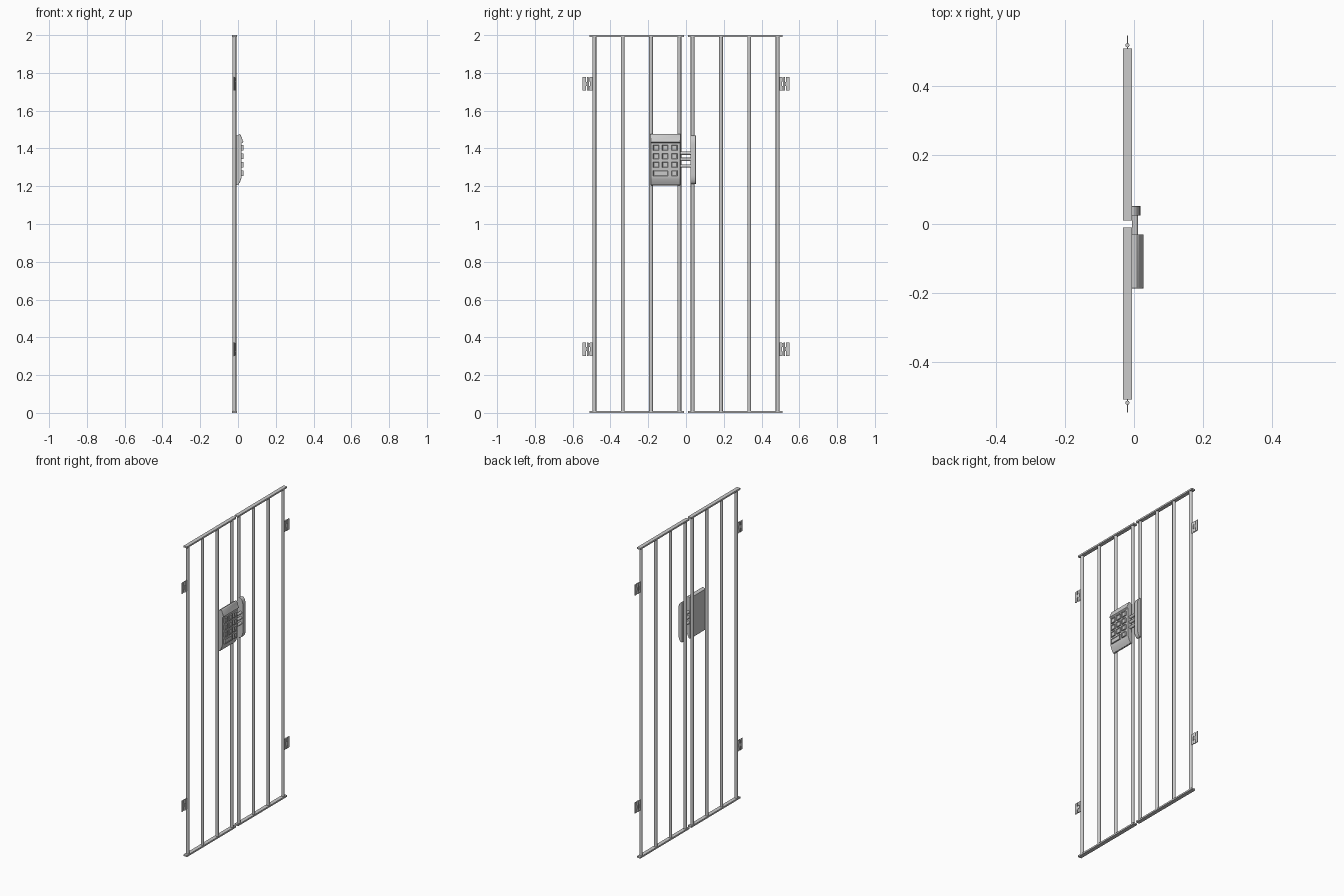
import bpy, bmesh, math
from mathutils import Matrix, Vector

if "Cube" in bpy.data.objects:
    bpy.data.objects.remove(bpy.data.objects["Cube"])

RX = -0.019  # depth centre of the gate leaves


def finish(name, bm, bevel=0, smooth=False):
    bmesh.ops.recalc_face_normals(bm, faces=bm.faces)
    me = bpy.data.meshes.new(name)
    bm.to_mesh(me)
    bm.free()
    ob = bpy.data.objects.new(name, me)
    bpy.context.collection.objects.link(ob)
    if bevel:
        m = ob.modifiers.new("bevel", 'BEVEL')
        m.width, m.segments, m.limit_method = bevel, 2, 'ANGLE'
    if smooth:
        bpy.ops.object.select_all(action='DESELECT')
        ob.select_set(True)
        bpy.context.view_layer.objects.active = ob
        bpy.ops.object.shade_smooth_by_angle(angle=math.radians(40))
    return ob


def add_box(bm, x0, x1, y0, y1, z0, z1):
    c = Vector(((x0 + x1) / 2, (y0 + y1) / 2, (z0 + z1) / 2))
    m = Matrix.Translation(c) @ Matrix.Diagonal((x1 - x0, y1 - y0, z1 - z0, 1))
    bmesh.ops.create_cube(bm, size=1, matrix=m)


def add_rod(bm, a, b, r, n=16):
    a, b = Vector(a), Vector(b)
    rot = (b - a).to_track_quat('Z', 'Y').to_matrix().to_4x4()
    bmesh.ops.create_cone(bm, cap_ends=True, segments=n, radius1=r, radius2=r,
                          depth=(b - a).length, matrix=Matrix.Translation((a + b) / 2) @ rot)


def extrude_profile(bm, pts, y0, y1):
    f = bm.faces.new([bm.verts.new((x, y0, z)) for x, z in pts])
    g = bmesh.ops.extrude_face_region(bm, geom=[f])['geom']
    bmesh.ops.translate(bm, vec=(0, y1 - y0, 0),
                        verts=[v for v in g if isinstance(v, bmesh.types.BMVert)])


for side, s in (("left", -1), ("right", 1)):
    # top and bottom rails
    for lvl, z in (("bottom", 0), ("top", 1.99)):
        bm = bmesh.new()
        ya, yb = sorted((s * 0.01, s * 0.51))
        add_box(bm, RX - 0.0125, RX + 0.0125, ya, yb, z, z + 0.01)
        finish(f"{side}_{lvl}_rail", bm)
    # vertical bars
    for i in range(4):
        y = s * (0.035 + 0.15 * i)
        bm = bmesh.new()
        add_rod(bm, (RX, y, 0.008), (RX, y, 1.992), 0.01)
        finish(f"{side}_bar_{i + 1}", bm, smooth=True)
    # hinges: two leaves with interlocking knuckles around a pin
    for lvl, z0 in (("lower", 0.302), ("upper", 1.707)):
        bm = bmesh.new()
        h, yk = 0.07, 0.519
        for a, b in ((0.49, 0.509), (0.529, 0.548)):
            ya, yb = sorted((s * a, s * b))
            add_box(bm, RX - 0.002, RX + 0.002, ya, yb, z0, z0 + h)
        for k in range(3):
            za, zb = z0 + k * h / 3 + 0.001, z0 + (k + 1) * h / 3 - 0.001
            add_rod(bm, (RX, s * yk, za), (RX, s * yk, zb), 0.006)
            ya, yb = sorted((s * yk, s * (0.530 if k == 1 else 0.508)))
            add_box(bm, RX - 0.002, RX + 0.002, ya, yb, za, zb)
        add_rod(bm, (RX, s * yk, z0), (RX, s * yk, z0 + h), 0.004)
        finish(f"{side}_{lvl}_hinge", bm, smooth=True)

# keypad housing: overhanging hood at the top, tapered chin at the bottom
bm = bmesh.new()
extrude_profile(bm, [(-0.009, 1.205), (0.001, 1.206), (0.009, 1.221), (0.016, 1.237),
                     (0.0195, 1.25), (0.0195, 1.428), (0.0285, 1.434),
                     (0.014, 1.472), (0.009, 1.476), (-0.009, 1.467)],
                -0.187, -0.03)
finish("keypad_housing", bm, bevel=0.001, smooth=True)

# keys: three columns, wide key in the last row, each with a raised rim
cols = (-0.158, -0.110, -0.062)
rows = (1.403, 1.358, 1.313, 1.268)
keys = [(y, z, 0.032) for z in rows[:3] for y in cols]
keys += [((cols[0] + cols[1]) / 2, rows[3], 0.079), (cols[2], rows[3], 0.032)]
for i, (y, z, w) in enumerate(keys):
    bm = bmesh.new()
    add_box(bm, 0.018, 0.028, y - w / 2, y + w / 2, z - 0.015, z + 0.015)
    bmesh.ops.recalc_face_normals(bm, faces=bm.faces)
    face = [f for f in bm.faces if f.normal.x > 0.9]
    bmesh.ops.inset_region(bm, faces=face, thickness=0.005, depth=-0.003)
    finish(f"key_{i + 1}", bm)

# lock bolts
for i, z in enumerate((1.307, 1.342, 1.375)):
    bm = bmesh.new()
    add_rod(bm, (0.003, -0.035, z), (0.003, 0.03, z), 0.009)
    finish(f"bolt_{i + 1}", bm, smooth=True)

# strike receiver with rounded ends
bm = bmesh.new()
arc = [(-0.003 + 0.0215 * math.sin(t), 0.08 + 0.048 * math.cos(t))
       for t in (math.pi / 2 * i / 6 for i in range(7))]
pts = [(-0.009, 1.34 + 0.128)] + [(x, 1.34 + d) for x, d in arc]
pts += [(x, 1.34 - d) for x, d in reversed(arc)] + [(-0.009, 1.34 - 0.128)]
extrude_profile(bm, pts, 0.024, 0.052)
finish("strike_receiver", bm, bevel=0.001, smooth=True)
